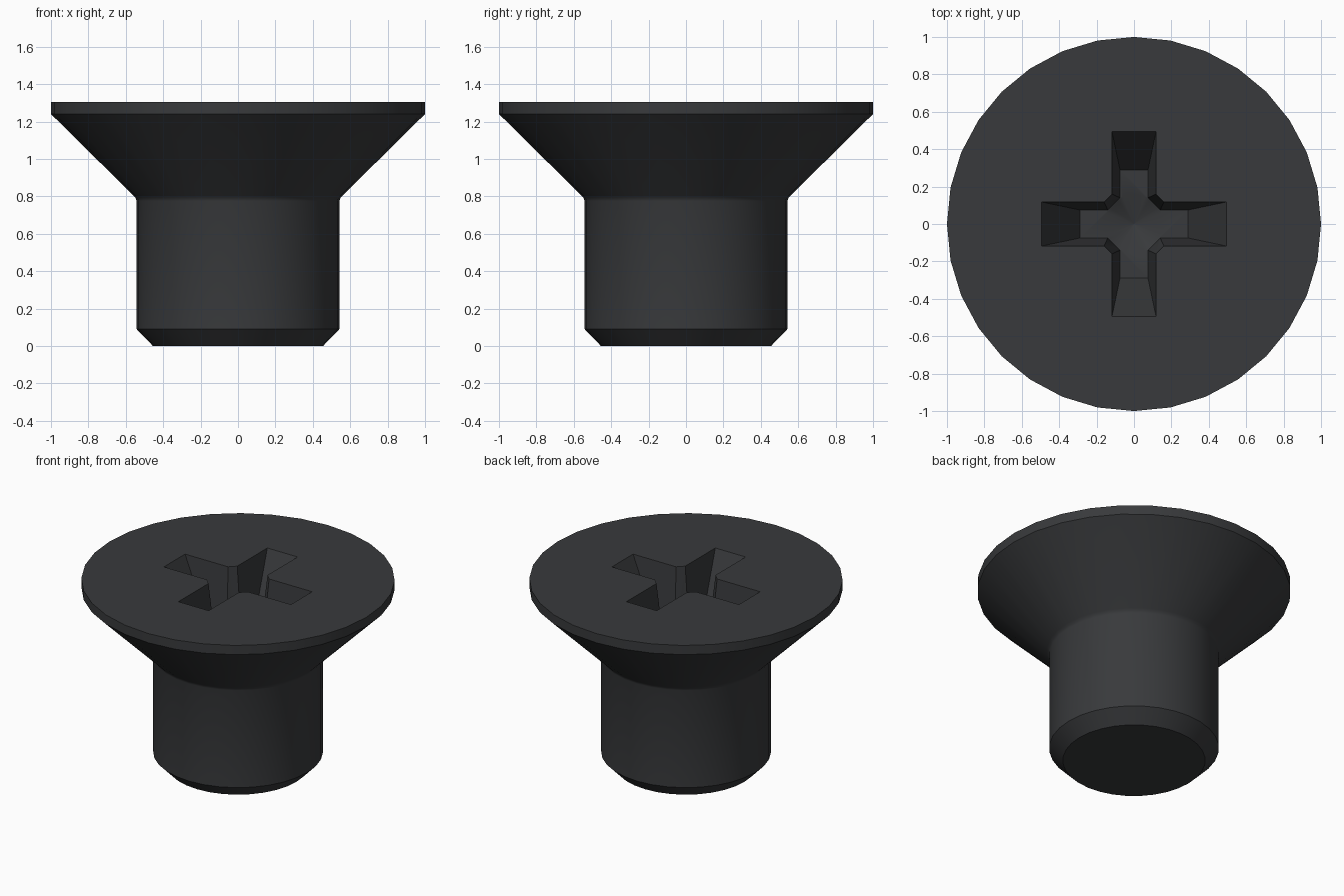
import bpy, bmesh
from math import sin, cos, pi, radians

if "Cube" in bpy.data.objects:
    bpy.data.objects.remove(bpy.data.objects["Cube"])

SIDES = 32
TOP = 1.305


def loft(name, rings):
    """Closed solid through a list of rings with equal point counts."""
    bm = bmesh.new()
    loops = [[bm.verts.new(p) for p in ring] for ring in rings]
    for a, b in zip(loops, loops[1:]):
        for i in range(len(a)):
            j = (i + 1) % len(a)
            bm.faces.new((a[i], a[j], b[j], b[i]))
    bm.faces.new(loops[0][::-1])
    bm.faces.new(loops[-1])
    bmesh.ops.recalc_face_normals(bm, faces=bm.faces[:])
    mesh = bpy.data.meshes.new(name)
    bm.to_mesh(mesh)
    bm.free()
    obj = bpy.data.objects.new(name, mesh)
    bpy.context.collection.objects.link(obj)
    return obj


def circle(r, z, n=SIDES):
    return [(r * cos(2 * pi * i / n), r * sin(2 * pi * i / n), z) for i in range(n)]


def cross(reach, half, root, z):
    """Four-armed outline with chamfered inner corners."""
    arm = [(root, -half), (reach, -half), (reach, half), (root, half)]
    turns = [(1, 0), (0, 1), (-1, 0), (0, -1)]
    return [(x * c - y * s, x * s + y * c, z) for c, s in turns for x, y in arm]


# Countersunk head and chamfered shank
profile = [(0.455, 0), (0.542, 0.09), (0.542, 0.775), (0.547, 0.79),
           (0.558, 0.803), (1.0, 1.24), (1.0, TOP)]
screw = loft("countersunk_screw", [circle(r, z) for r, z in profile])

# Tapered cross recess with a conical bottom
floor = TOP - 0.42
over = 0.05
k = over / 0.42
cross_cutter = loft("cross_cutter", [
    cross(0.29, 0.075, 0.14, floor),
    cross(0.495 + 0.205 * k, 0.118 + 0.043 * k, 0.16 + 0.02 * k, TOP + over)])
cone_cutter = loft("cone_cutter", [circle(0.002, floor - 0.08),
                                   circle(0.157, floor),
                                   circle(0.157, floor + 0.01)])

bpy.context.view_layer.objects.active = screw
screw.select_set(True)
for cutter in (cross_cutter, cone_cutter):
    mod = screw.modifiers.new("recess", 'BOOLEAN')
    mod.operation = 'DIFFERENCE'
    mod.solver = 'EXACT'
    mod.object = cutter
    bpy.ops.object.modifier_apply(modifier=mod.name)
    bpy.data.objects.remove(cutter)

# Soft sides, crisp rims
bpy.ops.object.shade_smooth_by_angle(angle=radians(30))

# Dark steel
steel = bpy.data.materials.new("dark_steel")
steel.diffuse_color = (0.04, 0.042, 0.045, 1)
steel.use_nodes = True
steel.node_tree.nodes["Principled BSDF"].inputs["Base Color"].default_value = steel.diffuse_color
screw.data.materials.clear()
screw.data.materials.append(steel)
